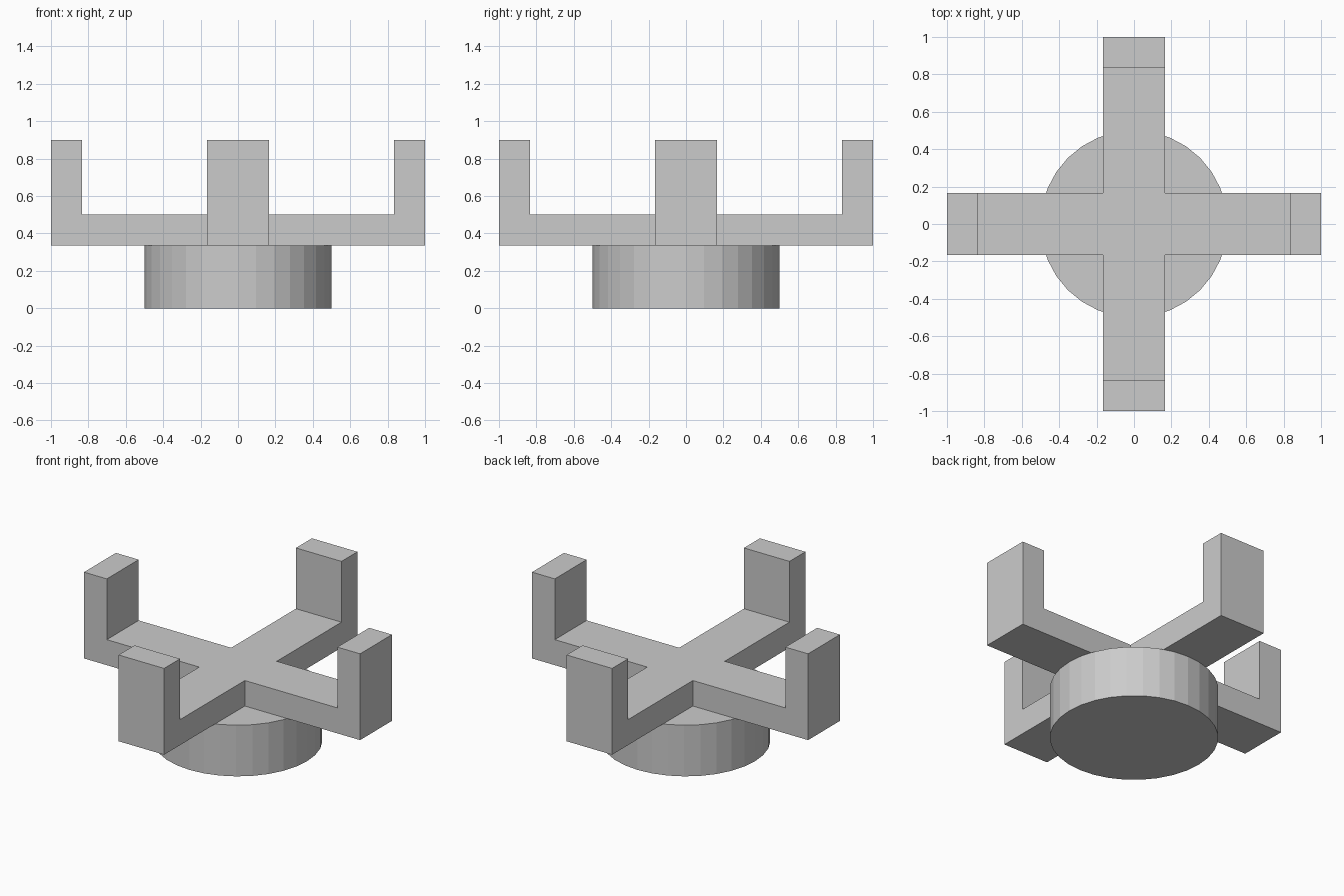
import bpy, bmesh
from mathutils import Vector, Matrix

if "Cube" in bpy.data.objects:
    bpy.data.objects.remove(bpy.data.objects["Cube"])

W = 0.165                      # half width of an arm
INNER, OUTER = 0.835, 1.0      # upright inner and outer faces
Z0, Z1, Z2 = 0.335, 0.502, 0.9  # arm underside, arm top, upright top


def finish(bm, name):
    bmesh.ops.recalc_face_normals(bm, faces=bm.faces[:])
    mesh = bpy.data.meshes.new(name)
    bm.to_mesh(mesh)
    bm.free()
    obj = bpy.data.objects.new(name, mesh)
    bpy.context.collection.objects.link(obj)
    return obj


def facing(faces, d):
    return max(faces, key=lambda f: f.calc_center_median().dot(d))


def push(bm, face, offset):
    new = bmesh.ops.extrude_discrete_faces(bm, faces=[face])["faces"][0]
    bmesh.ops.translate(bm, verts=new.verts[:], vec=offset)
    bm.normal_update()
    return new


# Round base
bm = bmesh.new()
bmesh.ops.create_cone(bm, cap_ends=True, segments=32, radius1=0.5, radius2=0.5,
                      depth=Z0, matrix=Matrix.Translation((0, 0, Z0 / 2)))
finish(bm, "round_base")

# Cross: centre block with four arms, each ending in an upright
bm = bmesh.new()
bmesh.ops.create_cube(bm, size=1, matrix=Matrix.Translation((0, 0, (Z0 + Z1) / 2))
                      @ Matrix.Diagonal((2 * W, 2 * W, Z1 - Z0, 1)))
up = Vector((0, 0, 1))
for d in (Vector((1, 0, 0)), Vector((0, 1, 0)), Vector((-1, 0, 0)), Vector((0, -1, 0))):
    arm_end = push(bm, facing(bm.faces, d), d * (INNER - W))
    tip = push(bm, arm_end, d * (OUTER - INNER))
    ring = {f for e in tip.edges for f in e.link_faces if f is not tip}
    push(bm, facing(ring, up), up * (Z2 - Z1))
finish(bm, "cross_arms_with_uprights")
